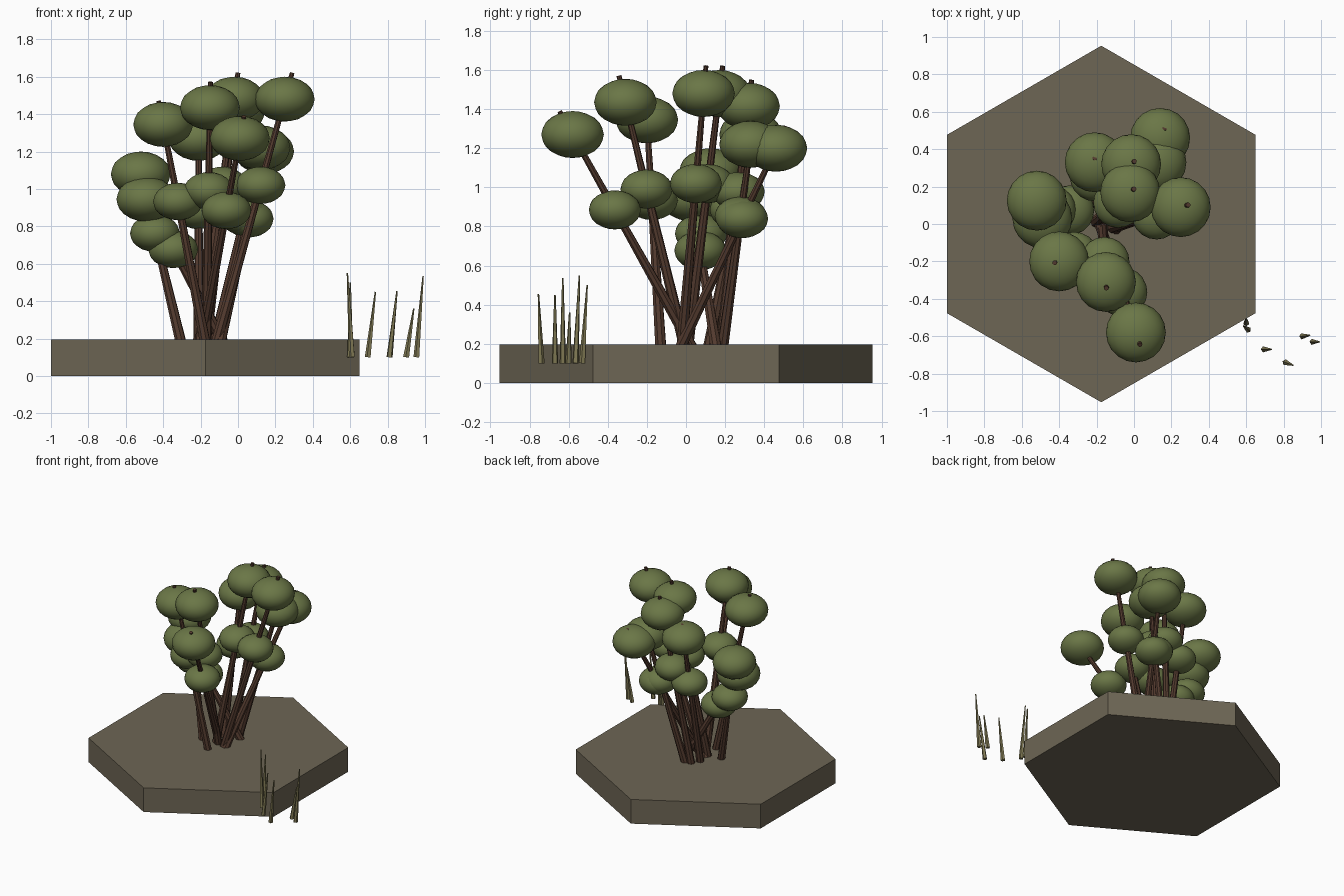
import bpy, math
from mathutils import Vector

cube = bpy.data.objects.get("Cube")
if cube:
    bpy.data.objects.remove(cube, do_unlink=True)


def make_material(name, rgb):
    m = bpy.data.materials.new(name)
    m.use_nodes = True
    m.diffuse_color = (*rgb, 1)
    m.node_tree.nodes["Principled BSDF"].inputs["Base Color"].default_value = (*rgb, 1)
    return m


EARTH = make_material("earth brown", (0.155, 0.133, 0.09))
BARK = make_material("dark bark", (0.085, 0.042, 0.027))
LEAF = make_material("leaf green", (0.145, 0.183, 0.062))
REED = make_material("dry reed", (0.22, 0.195, 0.09))


def finish(name, mat):
    ob = bpy.context.object
    ob.name = name
    ob.data.materials.append(mat)
    return ob


def taper(name, start, end, r1, r2, sides, mat):
    """Tapered rod between two points."""
    a, b = Vector(start), Vector(end)
    d = b - a
    bpy.ops.mesh.primitive_cone_add(vertices=sides, radius1=r1, radius2=r2, depth=d.length,
                                    location=(a + b) / 2,
                                    rotation=d.to_track_quat('Z', 'Y').to_euler())
    return finish(name, mat)


def puff(name, centre, radius, height):
    """Flattened ball of leaves."""
    bpy.ops.mesh.primitive_ico_sphere_add(subdivisions=3, radius=1, location=centre)
    bpy.context.object.scale = (radius, radius, height)
    ob = finish(name, LEAF)
    bpy.ops.object.shade_smooth_by_angle(angle=math.radians(40))
    return ob


# Hexagonal ground slab, corners pointing front and back
bpy.ops.mesh.primitive_cylinder_add(vertices=6, radius=0.953, depth=0.195,
                                    location=(-0.175, 0, 0.0975))
finish("ground_slab", EARTH)

# Stems: foot (x, y) on the slab, centre of the top puff (x, y, z)
stems = [
    ((-0.11, -0.02), (0.25, 0.09, 1.48)),
    ((-0.20, 0.01), (-0.02, 0.17, 1.48)),
    ((-0.17, -0.01), (-0.15, -0.31, 1.435)),
    ((-0.18, -0.13), (-0.40, -0.20, 1.345)),
    ((-0.19, 0.02), (0.01, -0.58, 1.27)),
    ((-0.17, 0.18), (-0.015, 0.32, 1.415)),
    ((-0.21, 0.12), (-0.21, 0.33, 1.27)),
    ((-0.09, -0.02), (0.14, 0.46, 1.20)),
    ((-0.12, 0.19), (0.12, 0.33, 1.22)),
    ((-0.31, -0.01), (-0.52, 0.125, 1.08)),
    ((-0.09, 0.15), (-0.49, 0.03, 0.945)),
]
for i, (foot, top) in enumerate(stems, 1):
    base = Vector((*foot, 0.2))
    crown = Vector(top)
    low = base.lerp(crown, 0.64)
    tip = base + (crown - base) * 1.11
    root = base - (crown - base) * 0.05
    taper(f"stem_{i}", root, tip, 0.03, 0.013, 8, BARK)
    puff(f"upper_leaves_{i}", crown, 0.16, 0.12)
    puff(f"lower_leaves_{i}", low, 0.133, 0.1)

# Reeds beside the slab: foot (x, y), tip (x, y, z)
reeds = [
    ((0.61, -0.565), (0.585, -0.545, 0.55)),
    ((0.60, -0.53), (0.60, -0.505, 0.50)),
    ((0.695, -0.67), (0.735, -0.67, 0.45)),
    ((0.81, -0.74), (0.85, -0.755, 0.455)),
    ((0.90, -0.60), (0.94, -0.595, 0.36)),
    ((0.955, -0.63), (0.99, -0.63, 0.535)),
]
for i, (foot, tip) in enumerate(reeds, 1):
    taper(f"reed_{i}", (*foot, 0.1), tip, 0.017, 0.004, 5, REED)
